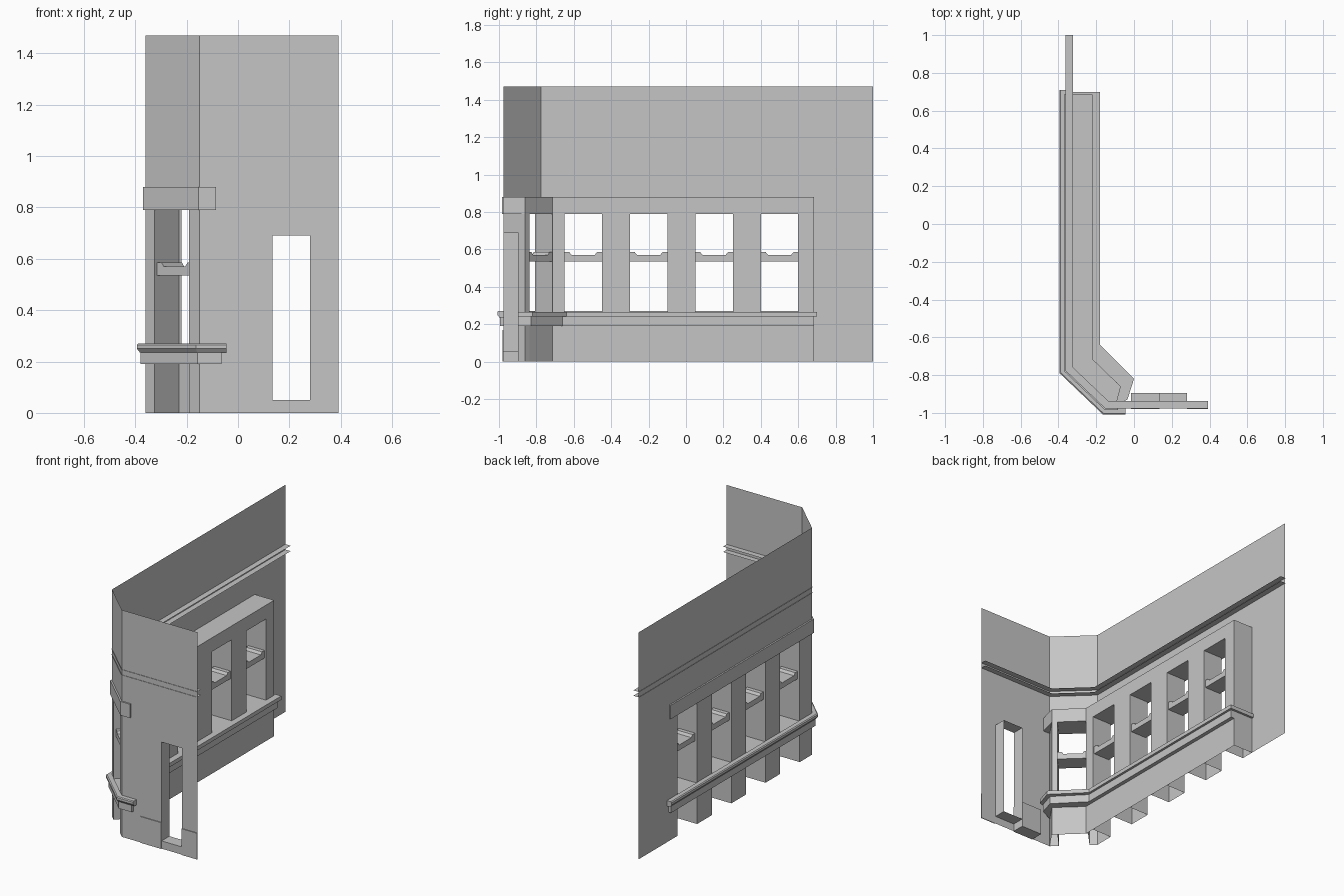
import bpy, bmesh
from mathutils import Vector

cube = bpy.data.objects.get("Cube")
if cube:
    bpy.data.objects.remove(cube, do_unlink=True)

stone = bpy.data.materials.new("grey_stone")
stone.use_nodes = True
grey = (0.56, 0.56, 0.56, 1)
stone.diffuse_color = grey
stone.node_tree.nodes["Principled BSDF"].inputs["Base Color"].default_value = grey

TOP, HEAD, LINTEL, SILL, BASE = 1.47, 0.88, 0.79, 0.27, 0.19
DEPTH = 0.14
SIDE, FRONT = -0.36, -0.975
CORNER_A = Vector((SIDE, -0.775))
CORNER_B = Vector((-0.15, FRONT))


def make(name, faces):
    """Object from a list of faces given as corner points."""
    bm = bmesh.new()
    for f in faces:
        bm.faces.new([bm.verts.new(p) for p in f])
    bmesh.ops.remove_doubles(bm, verts=bm.verts, dist=0.0001)
    bmesh.ops.recalc_face_normals(bm, faces=bm.faces)
    mesh = bpy.data.meshes.new(name)
    bm.to_mesh(mesh)
    bm.free()
    mesh.materials.append(stone)
    ob = bpy.data.objects.new(name, mesh)
    bpy.context.collection.objects.link(ob)
    return ob


def upright(a, b, z0, z1):
    """Vertical sheet between two plan points."""
    return [(*a, z0), (*b, z0), (*b, z1), (*a, z1)]


def prism(name, plan, z0, z1, bottom=True):
    faces = [upright(p, q, z0, z1) for p, q in zip(plan, plan[1:] + plan[:1])]
    faces.append([(*p, z1) for p in plan])
    if bottom:
        faces.append([(*p, z0) for p in plan])
    return make(name, faces)


def box(name, x0, x1, y0, y1, z0, z1):
    return prism(name, [(x0, y0), (x1, y0), (x1, y1), (x0, y1)], z0, z1)


def inward(a, b):
    d = (Vector(b) - Vector(a)).normalized()
    return Vector((-d.y, d.x))


def offset_path(path, d):
    """Mitred inward offset of an open plan path."""
    normals = [inward(p, q) for p, q in zip(path, path[1:])]
    out = []
    for i, p in enumerate(path):
        n1, n2 = normals[max(i - 1, 0)], normals[min(i, len(normals) - 1)]
        out.append(Vector(p) + (n1 + n2) * d / (1 + n1.dot(n2)))
    return out


def sweep(name, y_end, x_end, section, closed=True):
    """Run a section of (offset, height) pairs around the facade."""
    path = [Vector((SIDE, y_end)), CORNER_A, CORNER_B, Vector((x_end, FRONT))]
    rails = [[(*p, z) for p in offset_path(path, d)] for d, z in section]
    pairs = list(zip(rails, rails[1:] + rails[:1]))
    if not closed:
        pairs = pairs[:-1]
    faces = [[r[i], r[i + 1], s[i + 1], s[i]] for r, s in pairs for i in range(3)]
    if closed:
        faces += [[r[k] for r in rails] for k in (0, -1)]
    return make(name, faces)


# Upper walls and the plain end of the side wall
END = 0.685
make("side_wall", [
    upright((SIDE, 1), (SIDE, END), HEAD, TOP),
    upright((SIDE, END), CORNER_A, HEAD, TOP),
    upright(CORNER_A, CORNER_B, HEAD, TOP),
    upright((SIDE, 1), (SIDE, END), 0, HEAD)])

# Front wall around the doorway
DL, DR, DB, DT = 0.135, 0.28, 0.05, 0.69
WALL_END = 0.392
make("front_wall", [
    upright((-0.15, FRONT), (DL, FRONT), 0, TOP),
    upright((DR, FRONT), (WALL_END, FRONT), 0, TOP),
    upright((DL, FRONT), (DR, FRONT), DT, TOP),
    upright((DL, FRONT), (DR, FRONT), 0, DB)])
BACK = -0.895
ring = [(DL, DB), (DR, DB), (DR, DT), (DL, DT)]
make("door_reveal", [
    [(a[0], FRONT, a[1]), (b[0], FRONT, b[1]), (b[0], BACK, b[1]), (a[0], BACK, a[1])]
    for a, b in zip(ring, ring[1:] + ring[:1])])
box("left_plinth", -0.015, DL, FRONT - 0.005, BACK, 0, 0.17)
box("right_plinth", DR, WALL_END, FRONT - 0.005, FRONT, 0, 0.17)

# Paired thin string courses on the inner side
for name, z in (("lower_string_course", 1.05), ("upper_string_course", 1.085)):
    sweep(name, 1, WALL_END, [(-0.003, z), (0.037, z)], closed=False)

# Header over the windows
prism("header", [(SIDE, END), CORNER_A, CORNER_B, (-0.1, FRONT), (-0.07, -0.86),
                 (-0.22, -0.715), (-0.22, END)], LINTEL, HEAD)
sweep("header_face", END, -0.085,
      [(0, LINTEL), (-0.01, LINTEL), (-0.01, HEAD), (0, HEAD)])

# Sill slab and its outer moulding
prism("sill_slab", [(SIDE, 0.7), CORNER_A, CORNER_B, (-0.035, -0.93), (0, -0.82),
                    (-0.18, -0.64), (-0.18, 0.7)], 0.24, SILL - 0.005)
prism("sill_apron", [(SIDE, END), CORNER_A, CORNER_B, (-0.06, -0.93), (-0.03, -0.83),
                     (-0.195, -0.66), (-0.195, END)], BASE, 0.24)
sweep("sill_apron_moulding", 0.695, -0.065,
      [(0, BASE), (-0.02, BASE), (-0.02, 0.24), (0, 0.24)])
sweep("sill_moulding", 0.71, -0.045,
      [(0, 0.235), (-0.022, 0.235), (-0.034, 0.25), (-0.034, SILL - 0.005),
       (-0.028, SILL), (0, SILL)])

# Piers, open underneath
INNER = SIDE + DEPTH
windows = [(-0.45, -0.65), (-0.10, -0.30), (0.25, 0.05), (0.60, 0.40)]
piers = [(w[0], n[1]) for w, n in zip(windows, windows[1:])] + [(0.60, END)]
for i, (y0, y1) in enumerate(piers):
    prism(f"pier_{i + 1}", [(SIDE, y0), (INNER, y0), (INNER, y1), (SIDE, y1)],
          0, LINTEL, bottom=False)
span = CORNER_B - CORNER_A
n = inward(CORNER_A, CORNER_B) * DEPTH
jamb_a, jamb_b = CORNER_A + span * 0.165, CORNER_A + span * 0.81
prism("corner_pier", [(SIDE, -0.65), CORNER_A, jamb_a, jamb_a + n,
                      (INNER, -0.715), (INNER, -0.65)], 0, LINTEL, bottom=False)
prism("front_pier", [jamb_b, CORNER_B, (-0.07, -0.86), jamb_b + n],
      0, LINTEL, bottom=False)

# Recessed panels and notched transoms for each window
profile = [(0, 0.535), (1, 0.535), (1, 0.585), (0.87, 0.585),
           (0.81, 0.57), (0.19, 0.57), (0.13, 0.585), (0, 0.585)]
openings = [(Vector((SIDE, a)), Vector((SIDE, b))) for a, b in windows]
openings.append((jamb_a, jamb_b))
for i, (a, b) in enumerate(openings):
    n = inward(a, b)
    make(f"recessed_panel_{i + 1}",
         [upright(a + n * DEPTH, b + n * DEPTH, 0, BASE)])
    outer, inner = [[(*(a.lerp(b, t) + n * d), z) for t, z in profile]
                    for d in (0.015, DEPTH - 0.01)]
    faces = [outer, inner]
    for k in range(len(profile)):
        faces.append([outer[k - 1], outer[k], inner[k], inner[k - 1]])
    make(f"transom_{i + 1}", faces)
